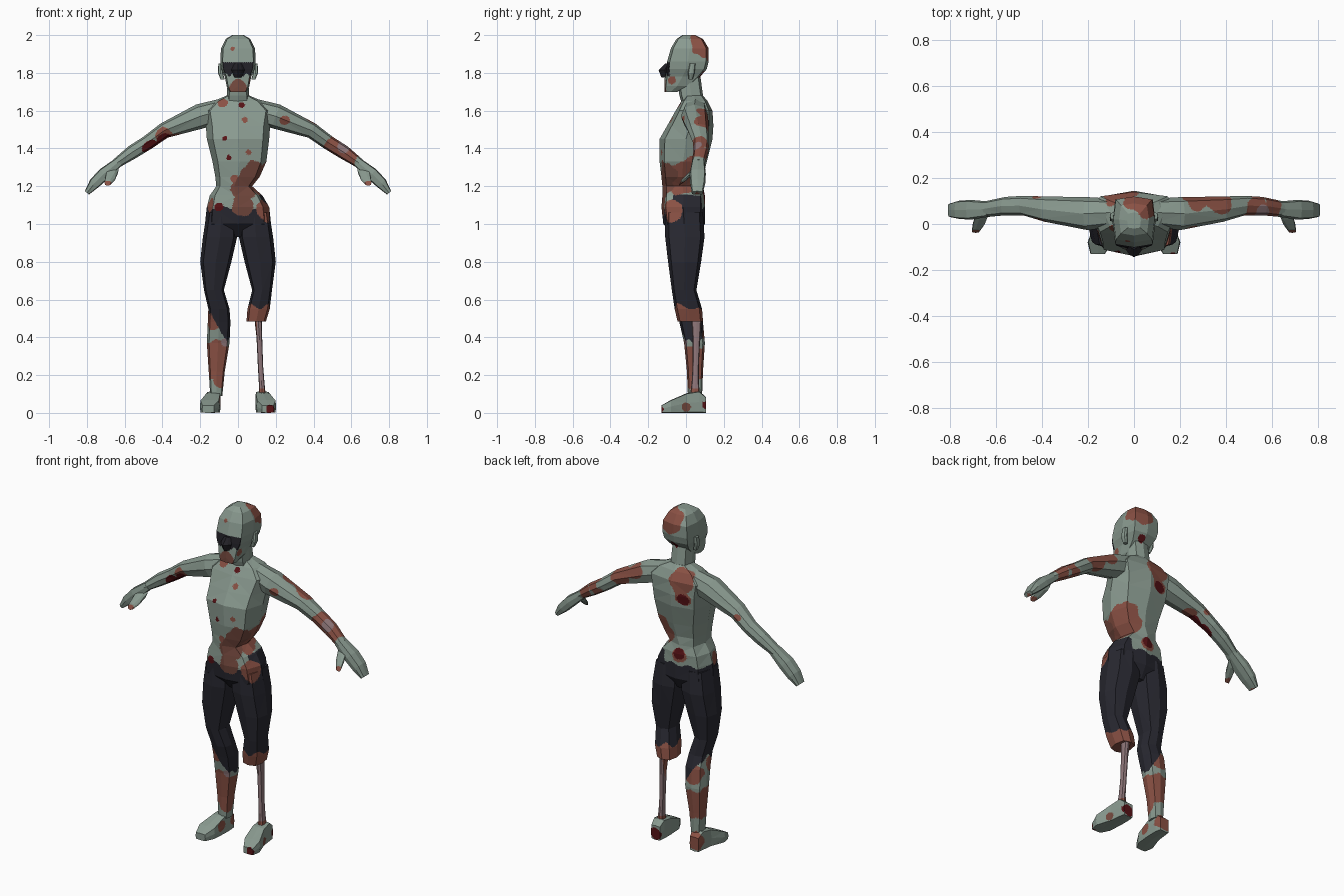
import bpy, bmesh, math
from mathutils import Vector

# ---- materials -------------------------------------------------------------
COLOURS = {
    "grey_green_skin": (0.25, 0.32, 0.275),
    "dark_cloth": (0.021, 0.021, 0.030),
    "raw_flesh": (0.255, 0.082, 0.058),
    "dried_flesh": (0.175, 0.066, 0.048),
    "dark_blood": (0.095, 0.006, 0.008),
    "pale_bone": (0.27, 0.18, 0.19),
    "black_shadow": (0.016, 0.015, 0.020),
}
SKIN, CLOTH, FLESH, DRIED, BLOOD, BONE, SHADOW = range(7)
MATS = []
for name, rgb in COLOURS.items():
    m = bpy.data.materials.new(name)
    m.diffuse_color = (*rgb, 1)
    MATS.append(m)

# ---- wounds: (x, y, z, radius) ---------------------------------------------
FLESH_SPOTS = [
    (.03, .095, 1.94, .08), (.06, -.075, 1.76, .022), (-.03, -.08, 1.93, .014),  # head
    (.12, -.03, 1.24, .09), (.11, .06, 1.27, .09), (.14, -.07, 1.07, .06),       # waist
    (-.13, -.06, 1.10, .04), (.04, -.09, 1.56, .022), (-.08, -.03, 1.65, .03),
    (.06, -.14, 1.38, .018), (-.02, -.13, 1.24, .022),
    (-.06, .12, 1.60, .075), (-.07, .125, 1.51, .045), (-.02, .10, 1.14, .045),  # back
    (.25, -.02, 1.55, .028), (.36, .10, 1.53, .065), (.27, .11, 1.58, .055),     # arms
    (.52, .06, 1.41, .065), (.59, .07, 1.36, .055), (-.39, .03, 1.47, .045),
    (-.34, .06, 1.47, .04), (-.42, .11, 1.48, .022), (.69, -.03, 1.21, .02),
    (-.69, -.03, 1.21, .02), (-.80, .06, 1.16, .018), (.80, .06, 1.155, .014),
    (-.13, -.02, .50, .06), (-.12, .03, .28, .105), (-.10, .08, .45, .06),       # legs
    (-.09, .02, .17, .045), (-.09, -.02, .06, .03), (-.13, .10, .06, .05)]
DRIED_SPOTS = [(0, -.12, 1.725, .045), (.085, -.11, 1.27, .068), (.035, -.12, 1.19, .068),
               (.025, -.13, 1.10, .06), (.165, .0, .03, .025)]
BLOOD_SPOTS = [
    (-.46, .05, 1.405, .045), (-.39, .04, 1.445, .04), (-.10, -.10, 1.09, .026),
    (-.05, -.135, 1.35, .015), (-.07, -.128, 1.455, .015), (.02, -.035, 1.63, .017),
    (-.07, .125, 1.50, .034), (-.02, .10, 1.15, .035), (-.17, .06, 1.56, .025),
    (.02, .09, 1.79, .025), (.17, -.13, .02, .022), (.13, .10, .04, .035)]
BONE_SPOTS = [(.555, .055, 1.405, .033), (-.06, -.02, .37, .03)]


def wound(p, base):
    """Material at a point: uneven round wounds over the base colour."""
    uneven = 1 + .07 * math.sin(p.x * 70 + p.z * 40) + .06 * math.sin(p.y * 80 - p.z * 60)
    for spots, mat in ((BONE_SPOTS, BONE), (BLOOD_SPOTS, BLOOD),
                       (DRIED_SPOTS, DRIED), (FLESH_SPOTS, FLESH)):
        for x, y, z, r in spots:
            if (p - Vector((x, y, z))).length < r * uneven:
                return mat
    return base


# ---- building helpers ------------------------------------------------------
def loft(name, rings, rule, d=.8, fine=.011):
    """Skin eight-sided rings (centre, u, v); d sets how square they are."""
    bm = bmesh.new()
    shape = [(1, 0), (d, d), (0, 1), (-d, d), (-1, 0), (-d, -d), (0, -1), (d, -d)]
    loops = [[bm.verts.new(c + u * a + v * b) for a, b in shape] for c, u, v in rings]
    for lo, hi in zip(loops, loops[1:]):
        for i in range(8):
            j = (i + 1) % 8
            bm.faces.new((lo[i], lo[j], hi[j], hi[i]))
    bm.faces.new(loops[0][::-1])
    bm.faces.new(loops[-1])
    bmesh.ops.recalc_face_normals(bm, faces=bm.faces)
    # cut the flat faces finely so that painted patches have clean outlines
    for _ in range(7):
        bmesh.ops.triangulate(bm, faces=bm.faces)
        long = [e for e in bm.edges if e.calc_length() > fine]
        if not long:
            break
        bmesh.ops.subdivide_edges(bm, edges=long, cuts=1)
    bmesh.ops.triangulate(bm, faces=bm.faces)
    for f in bm.faces:
        p = f.calc_center_median()
        f.material_index = rule(p) if callable(rule) else rule
    me = bpy.data.meshes.new(name)
    bm.to_mesh(me)
    bm.free()
    for m in MATS:
        me.materials.append(m)
    ob = bpy.data.objects.new(name, me)
    bpy.context.collection.objects.link(ob)
    return ob


def level(rows, s=1):
    """Horizontal rings from rows of z, x0, x1, y0, y1."""
    return [(Vector((s * (x0 + x1) / 2, (y0 + y1) / 2, z)),
             Vector(((x1 - x0) / 2, 0, 0)), Vector((0, (y1 - y0) / 2, 0)))
            for z, x0, x1, y0, y1 in rows]


def limb(rows, s=1):
    """Rings across a path in x-z from rows of x, y, z, thickness, depth."""
    out = []
    for i, (x, y, z, r, ry) in enumerate(rows):
        a, b = rows[max(i - 1, 0)], rows[min(i + 1, len(rows) - 1)]
        t = Vector((s * (b[0] - a[0]), 0, b[2] - a[2])).normalized()
        out.append((Vector((s * x, y, z)), Vector((0, ry, 0)), Vector((-t.z, 0, t.x)) * r))
    return out


def skin(p):
    return wound(p, SKIN)


# ---- torso with the bitten waist, and hips ---------------------------------
def torso_rule(p):
    waist = 1.085 + (.065 if p.x > .085 and p.y > -.07 else 0) + .008 * math.sin(p.x * 60)
    return wound(p, CLOTH if p.z < waist else SKIN)


loft("torso", level([
    (1.68, -.06, .06, .0, .09), (1.65, -.13, .13, -.025, .115), (1.60, -.185, .185, -.055, .14),
    (1.52, -.17, .17, -.10, .145), (1.45, -.165, .165, -.14, .14), (1.33, -.135, .15, -.14, .11),
    (1.25, -.12, .115, -.13, .09), (1.20, -.115, .075, -.125, .09), (1.15, -.15, .13, -.125, .10),
    (1.09, -.165, .165, -.13, .10), (1.00, -.175, .175, -.12, .10), (.93, -.10, .10, -.06, .06)]),
    torso_rule)

# ---- neck and head ---------------------------------------------------------
loft("neck", level([(1.60, -.06, .06, -.01, .11), (1.68, -.058, .058, -.035, .09),
                    (1.79, -.055, .055, -.05, .075)]), skin)


def head_rule(p):
    low = 1.79 + .008 * math.sin(p.x * 170)
    if low < p.z < 1.857 and p.y < -.086:
        return SHADOW
    return wound(p, SKIN)


loft("head", level([
    (2.0, -.03, .03, -.02, .05), (1.98, -.065, .065, -.05, .09), (1.93, -.09, .09, -.08, .12),
    (1.86, -.094, .094, -.10, .12), (1.82, -.088, .088, -.108, .11), (1.78, -.07, .07, -.112, .075),
    (1.73, -.06, .06, -.115, .02), (1.70, -.045, .045, -.115, -.045)]), head_rule, .87, .008)
loft("nose", level([(1.85, -.02, .02, -.11, -.08), (1.815, -.035, .035, -.145, -.08),
                    (1.775, -.02, .02, -.13, -.08)]), SHADOW, d=.6)

# ---- arms, hands, thumbs, ears ---------------------------------------------
for s, side in ((1, "left"), (-1, "right")):
    loft(side + "_arm", limb([
        (.08, .05, 1.605, .06, .06), (.20, .045, 1.57, .066, .072), (.39, .065, 1.495, .042, .055),
        (.48, .08, 1.43, .038, .043), (.56, .078, 1.38, .037, .04), (.645, .065, 1.32, .026, .035)], s),
        skin, d=.75)
    loft(side + "_hand", limb([
        (.63, .065, 1.33, .025, .033), (.71, .062, 1.265, .033, .043),
        (.76, .062, 1.215, .03, .04), (.80, .06, 1.165, .014, .03)], s), skin, d=.85)
    loft(side + "_thumb", [
        (Vector((s * x, y, z)), Vector((r, 0, 0)), Vector((0, .5 * r, r)))
        for x, y, z, r in ((.66, .045, 1.285, .028), (.675, .005, 1.25, .027),
                           (.69, -.03, 1.22, .017))], skin)
    loft(side + "_ear", level([(1.85, .08, .104, .02, .05), (1.80, .08, .106, .01, .045),
                               (1.765, .07, .092, .015, .035)], s), skin)

    # feet, from heel to toe
    loft(side + "_foot", [
        (Vector((s * x, y, h / 2)), Vector((w, 0, 0)), Vector((0, 0, h / 2)))
        for x, y, w, h in ((.128, .105, .03, .085), (.128, .07, .036, .115), (.132, .005, .04, .105),
                           (.15, -.08, .052, .068), (.158, -.13, .032, .04))], skin, d=.93)

# ---- legs ------------------------------------------------------------------
THIGH = [(1.06, .01, .165, -.11, .09), (.93, .005, .186, -.11, .098), (.80, .035, .2, -.095, .08),
         (.65, .075, .18, -.075, .055)]


def whole_leg_rule(p):
    hem = .55 - 1.6 * (p.x + .16) + .012 * math.sin(p.y * 90)
    return CLOTH if p.z > max(hem, .37) else wound(p, SKIN)


def torn_leg_rule(p):
    if p.z > .565 + .015 * math.sin(p.x * 60 + p.y * 40):
        return wound(p, CLOTH)
    return FLESH


loft("right_leg", level(THIGH + [
    (.55, .045, .157, -.055, .065), (.48, .04, .16, -.035, .09), (.37, .045, .165, -.01, .10),
    (.22, .07, .155, .005, .09), (.09, .083, .147, .01, .085)], -1), whole_leg_rule)
loft("left_torn_leg", level(THIGH + [(.55, .05, .168, -.06, .085), (.485, .045, .148, -.045, .09)]),
     torn_leg_rule)

# bare shin bone, bloody at the ankle
loft("left_shin_bone", level([
    (.54, .085, .125, .03, .085), (.47, .09, .127, .03, .08), (.40, .098, .128, .035, .075),
    (.25, .105, .133, .035, .068), (.16, .11, .14, .03, .068), (.08, .11, .148, .02, .075)]),
    lambda p: FLESH if p.z < .13 or (p.x < .10 and p.z > .36) else BONE)
